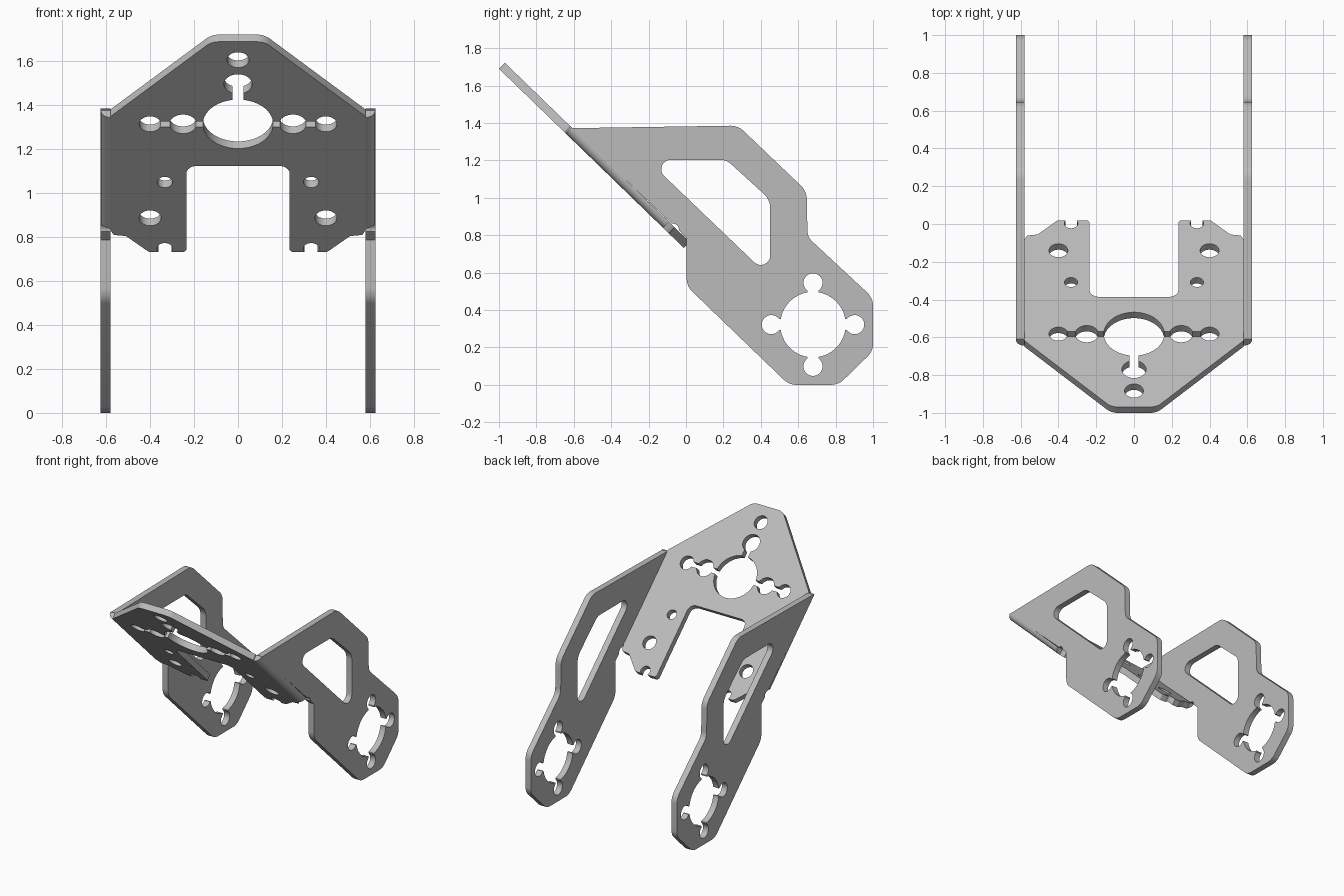
import bpy, bmesh, math
from mathutils import Vector, Matrix

if "Cube" in bpy.data.objects:
    bpy.data.objects.remove(bpy.data.objects["Cube"])

T = 0.045                       # sheet thickness
DY, DZ = 0.718, 0.696           # slope of the tilted plate
TOP = Vector((0, -1, 1.69))     # top of the plate's front face
INNER = 0.58                    # inner face of the side arms

steel = bpy.data.materials.new("grey_steel")
steel.use_nodes = True
steel.diffuse_color = (0.5, 0.5, 0.5, 1)
steel.node_tree.nodes["Principled BSDF"].inputs["Base Color"].default_value = (0.5, 0.5, 0.5, 1)


def frame(a, b, c, origin):
    m = Matrix((a, b, c)).transposed().to_4x4()
    m.translation = origin
    return m


X, UP, BACK = Vector((1, 0, 0)), Vector((0, -DY, DZ)), Vector((0, DZ, DY))
PLATE = frame(X, UP, BACK, TOP)
BEND = frame(X, BACK, UP, TOP)
SIDE = frame(Vector((0, 1, 0)), Vector((0, 0, 1)), X, Vector())


def slope(z):
    """Height on the plate's front face to distance along the plate."""
    return (z - TOP.z) / DZ


def rounded(points, steps=8):
    """Polygon of (x, y, radius) with filleted corners."""
    out = []
    for i, (x, y, r) in enumerate(points):
        p = Vector((x, y))
        if r == 0:
            out.append(p)
            continue
        a = (Vector(points[i - 1][:2]) - p).normalized()
        b = (Vector(points[(i + 1) % len(points)][:2]) - p).normalized()
        half = a.angle(b) / 2
        centre = p + (a + b).normalized() * r / math.sin(half)
        start = p + a * r / math.tan(half) - centre
        end = p + b * r / math.tan(half) - centre
        turn = math.atan2(start.x * end.y - start.y * end.x, start.dot(end))
        for k in range(steps + 1):
            out.append(centre + Matrix.Rotation(turn * k / steps, 2) @ start)
    return out


def disc(x, y, r, n=40):
    return [Vector((x + r * math.cos(math.tau * k / n), y + r * math.sin(math.tau * k / n)))
            for k in range(n)]


def bar(x0, y0, x1, y1):
    return [Vector(p) for p in ((x0, y0), (x1, y0), (x1, y1), (x0, y1))]


def prism(name, outline, matrix, d0, d1):
    bm = bmesh.new()
    low, high = ([bm.verts.new(matrix @ Vector((p.x, p.y, d))) for p in outline] for d in (d0, d1))
    bm.faces.new(low)
    bm.faces.new(high)
    for i in range(len(low)):
        bm.faces.new((low[i - 1], low[i], high[i], high[i - 1]))
    bmesh.ops.recalc_face_normals(bm, faces=bm.faces)
    mesh = bpy.data.meshes.new(name)
    bm.to_mesh(mesh)
    bm.free()
    mesh.materials.append(steel)
    obj = bpy.data.objects.new(name, mesh)
    bpy.context.collection.objects.link(obj)
    return obj


def cut(obj, holes, matrix, d0, d1):
    """Punch every hole outline through the sheet."""
    cutters = []
    for hole in holes:
        c = prism("cutter", hole, matrix, d0 - 0.05, d1 + 0.05)
        c.hide_render = True
        mod = obj.modifiers.new("hole", 'BOOLEAN')
        mod.operation, mod.solver, mod.object = 'DIFFERENCE', 'EXACT', c
        cutters.append(c)
    bpy.context.view_layer.update()
    mesh = bpy.data.meshes.new_from_object(obj.evaluated_get(bpy.context.evaluated_depsgraph_get()))
    obj.modifiers.clear()
    obj.data = mesh
    for c in cutters:
        bpy.data.objects.remove(c)


# Tilted mounting plate: right half of the outline, then mirrored
half = [(0.12, 1.69, 0.08), (INNER, 1.35, 0), (INNER, 0.83, 0), (0.565, 0.81, 0),
        (0.51, 0.805, 0.02), (0.405, 0.732, 0.02), (0.235, 0.732, 0.02), (0.235, 1.125, 0.05)]
half = [(x, slope(z), r) for x, z, r in half]
plate = prism("mounting_plate", rounded(half + [(-x, s, r) for x, s, r in reversed(half)]),
              PLATE, 0, T)

mid = slope(1.315)
holes = [disc(0, mid, 0.16, 64), disc(0, slope(1.607), 0.05), disc(0, slope(1.497), 0.064),
         bar(-0.025, mid, 0.025, slope(1.497)), bar(-0.4, mid - 0.018, 0.4, mid + 0.018)]
for s in (-1, 1):
    for x, z, r in ((0.25, 1.315, 0.062), (0.40, 1.315, 0.05), (0.333, 1.05, 0.035),
                    (0.40, 0.887, 0.05), (0.333, 0.748, 0.036)):
        holes.append(disc(s * x, slope(z), r))
    holes.append(bar(s * 0.333 - 0.03, slope(0.7), s * 0.333 + 0.03, slope(0.748)))
cut(plate, holes, PLATE, 0, T)

# Side arms with rounded window and four-lobed bore, joined by rolled bends
B_TOP, B_LOW = slope(1.345), slope(0.84)
corner = TOP + UP * B_TOP + BACK * T
heel = TOP + UP * slope(0.755) + BACK * T
arm_outline = rounded([
    (corner.y, corner.z - 0.005, 0), (0.278, 1.386, 0.1), (0.645, 1.036, 0.1), (0.65, 0.79, 0.08),
    (1.0, 0.465, 0.1), (1.0, 0.18, 0.09), (0.815, 0, 0.1), (0.551, 0, 0.1),
    (0.003, 0.528, 0.1), (0.003, heel.z, 0)])
window = rounded([(-0.207, 1.203, 0.05), (0.216, 1.203, 0.08), (0.45, 0.99, 0.1), (0.45, 0.574, 0.05)])
cy, cz, reach = 0.679, 0.322, 0.223
arm_holes = [window, disc(cy, cz, 0.175, 64), disc(-0.07, 0.83, 0.032),
             bar(cy - reach, cz - 0.03, cy + reach, cz + 0.03),
             bar(cy - 0.03, cz - reach, cy + 0.03, cz + reach)]
for k in range(4):
    a = k * math.pi / 2
    arm_holes.append(disc(cy + reach * math.cos(a), cz + reach * math.sin(a), 0.051))

for s, side in ((1, "left"), (-1, "right")):
    d0, d1 = sorted((s * INNER, s * (INNER + T)))
    arm = prism(side + "_arm", arm_outline, SIDE, d0, d1)
    cut(arm, arm_holes, SIDE, d0, d1)
    arc = [Vector((s * (INNER + T * math.sin(a)), T - T * math.cos(a)))
           for a in (math.pi / 2 * k / 10 for k in range(11))]
    prism(side + "_bend", [Vector((s * INNER, T))] + arc, BEND, B_LOW, B_TOP)

# Smooth the curved walls, keep the sheet edges sharp
bpy.ops.object.select_all(action='DESELECT')
for obj in bpy.context.scene.objects:
    if obj.type == 'MESH' and obj.name.endswith(("plate", "arm", "bend")):
        obj.select_set(True)
        bpy.context.view_layer.objects.active = obj
bpy.ops.object.shade_smooth_by_angle(angle=math.radians(30))
